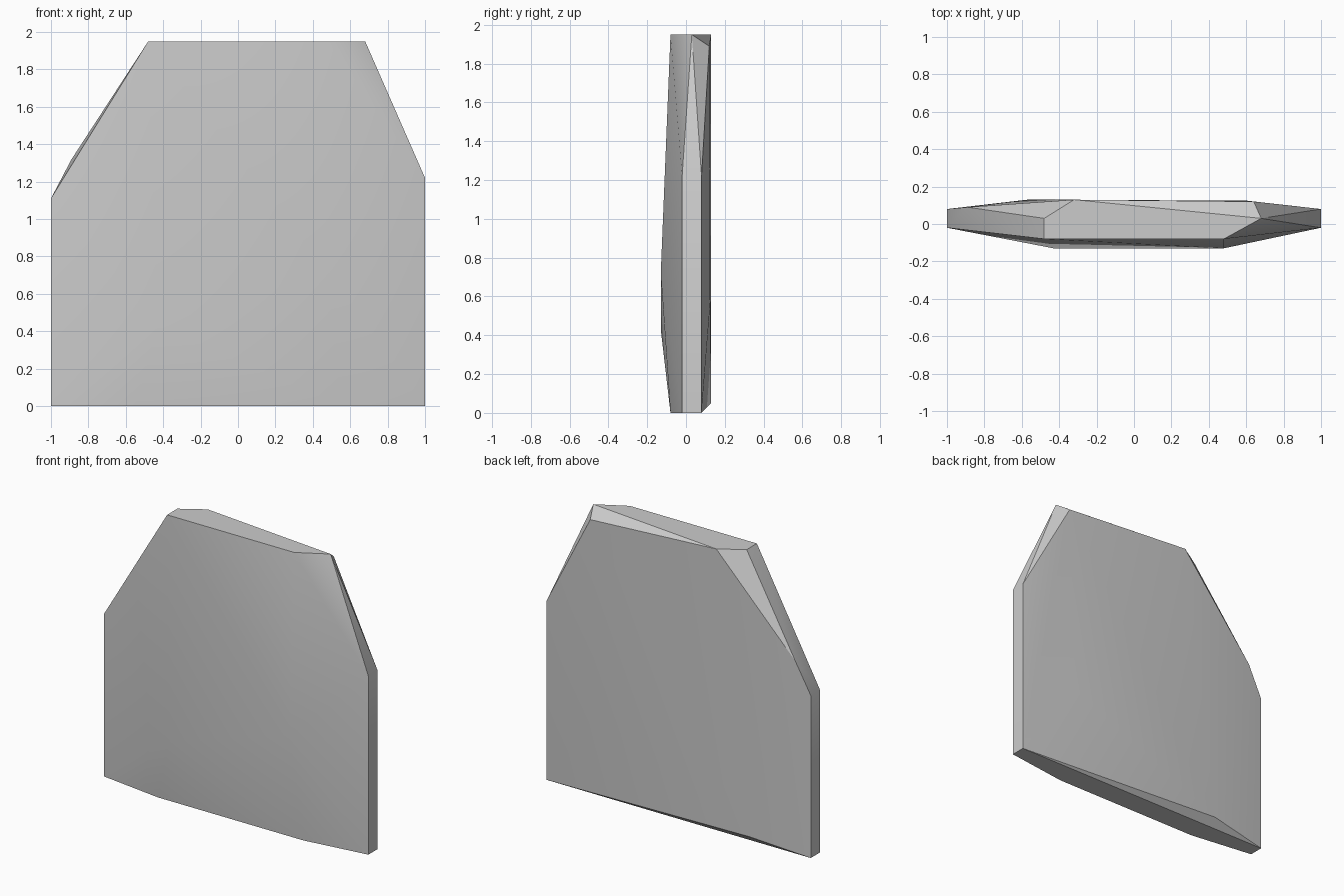
import bpy, bmesh, math

cube = bpy.data.objects.get("Cube")
if cube:
    bpy.data.objects.remove(cube, do_unlink=True)

# Plain grey stone
stone = bpy.data.materials.new("grey stone")
stone.use_nodes = True
grey = (0.6, 0.6, 0.6, 1)
stone.diffuse_color = grey
stone.node_tree.nodes["Principled BSDF"].inputs["Base Color"].default_value = grey

# Narrow vertical sides: left and right edges with their heights
FRONT, BACK = -0.02, 0.08
corners = [(x, y, z) for x, top in ((-1, 1.11), (1, 1.22))
           for y in (FRONT, BACK) for z in (0, top)]

# Bulging front: foot, belly and top edge
corners += [(-0.55, -0.08, 0), (0.55, -0.08, 0),
            (-0.43, -0.13, 0.43), (0.48, -0.13, 0.72),
            (-0.48, -0.08, 1.95), (0.48, -0.08, 1.95)]

# Chipped top and back
corners += [(-0.48, 0.03, 1.95), (-0.32, 0.13, 1.95),
            (0.68, 0.03, 1.95), (0.64, 0.12, 1.89),
            (-0.89, 0.09, 1.32), (-0.57, 0.13, 0.05), (0.6, 0.125, 0.57)]

# The slab is the convex skin of its corners
bm = bmesh.new()
for co in corners:
    bm.verts.new(co)
bmesh.ops.convex_hull(bm, input=bm.verts)
bmesh.ops.dissolve_limit(bm, angle_limit=math.radians(1),
                         verts=bm.verts, edges=bm.edges)
bmesh.ops.recalc_face_normals(bm, faces=bm.faces)
mesh = bpy.data.meshes.new("stone_slab")
bm.to_mesh(mesh)
bm.free()
mesh.materials.append(stone)

slab = bpy.data.objects.new("stone_slab", mesh)
bpy.context.collection.objects.link(slab)
bpy.context.view_layer.objects.active = slab
slab.select_set(True)
bpy.ops.object.shade_smooth_by_angle(angle=math.radians(30))
